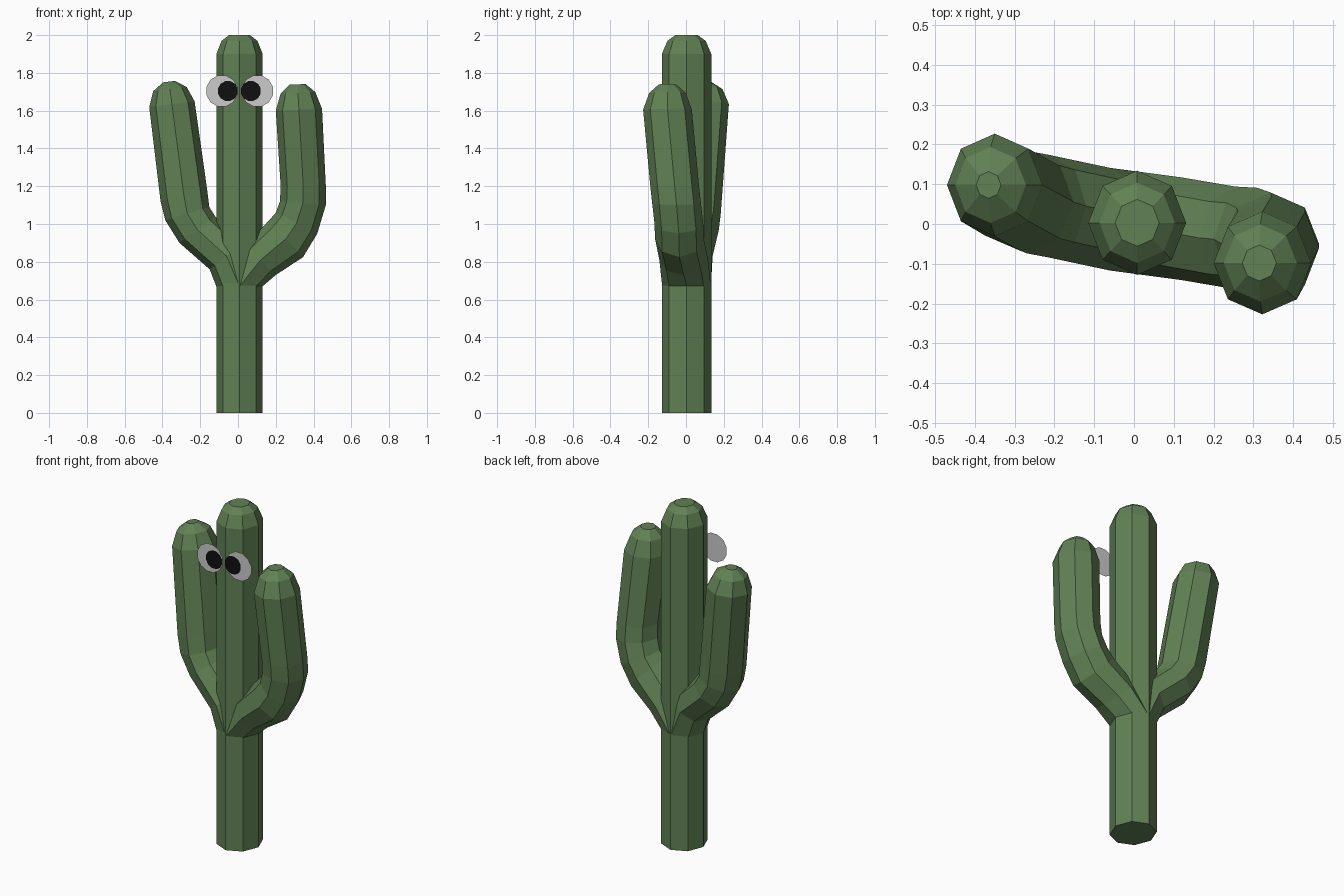
import bpy, bmesh, math
from mathutils import Vector

if "Cube" in bpy.data.objects:
    bpy.data.objects.remove(bpy.data.objects["Cube"])

SIDES = 8


def material(name, rgb):
    m = bpy.data.materials.new(name)
    m.diffuse_color = (*rgb, 1)
    m.use_nodes = True
    m.node_tree.nodes["Principled BSDF"].inputs["Base Color"].default_value = m.diffuse_color
    return m


green = material("green", (0.12, 0.22, 0.09))
black = material("black", (0.005, 0.005, 0.005))


def make_object(name, bm, mat):
    me = bpy.data.meshes.new(name)
    bm.to_mesh(me)
    bm.free()
    ob = bpy.data.objects.new(name, me)
    bpy.context.collection.objects.link(ob)
    if mat:
        me.materials.append(mat)


def tube(name, rings):
    """Loft eight-sided rings, each given as (centre, half width vector, half depth vector)."""
    bm = bmesh.new()
    loops = []
    for c, u, v in rings:
        angles = [2 * math.pi * i / SIDES for i in range(SIDES)]
        loops.append([bm.verts.new(c + u * math.cos(a) + v * math.sin(a)) for a in angles])
    for a, b in zip(loops, loops[1:]):
        for i in range(SIDES):
            j = (i + 1) % SIDES
            bm.faces.new((a[i], a[j], b[j], b[i]))
    bm.faces.new(loops[0])
    bm.faces.new(loops[-1])
    bmesh.ops.recalc_face_normals(bm, faces=bm.faces)
    make_object(name, bm, green)


def arm(name, sections, tip_rings):
    """Sections: outer x, outer z, inner x, inner z, centre y. Tip rings: rise, scale."""
    rings = []
    for ox, oz, ix, iz, y in sections:
        outer, inner = Vector((ox, y, oz)), Vector((ix, y, iz))
        rings.append(((outer + inner) / 2, (outer - inner) / 2, Vector((0, 0.129, 0))))
    c, u, v = rings[-1]
    axis = (c - rings[-2][0]).normalized()
    axis.y = 0
    for rise, k in tip_rings:
        rings.append((c + axis * rise, u * k, v * k))
    tube(name, rings)


# Trunk with rounded top
trunk = [(0, 1), (1.9, 1), (1.97, 0.77), (2.0, 0.45)]
tube("trunk", [(Vector((0.008, 0.003, z)), Vector((0.123 * k, 0, 0)), Vector((0, 0.131 * k, 0)))
               for z, k in trunk])

# Arms, growing out of the trunk and bending upward
arm("left_arm", [
    (-0.115, 0.67, 0.13, 0.67, 0.003),
    (-0.15, 0.76, 0.03, 0.90, 0.012),
    (-0.31, 0.90, -0.12, 1.04, 0.045),
    (-0.385, 1.02, -0.152, 1.09, 0.055),
    (-0.41, 1.12, -0.163, 1.18, 0.062),
    (-0.47, 1.62, -0.23, 1.65, 0.098)],
    [(0.08, 0.74), (0.12, 0.26)])
arm("right_arm", [
    (0.13, 0.67, -0.115, 0.67, 0.003),
    (0.20, 0.73, 0.04, 0.89, -0.012),
    (0.345, 0.825, 0.165, 1.02, -0.035),
    (0.42, 0.95, 0.20, 1.06, -0.038),
    (0.465, 1.10, 0.222, 1.12, -0.05),
    (0.465, 1.20, 0.226, 1.20, -0.06),
    (0.445, 1.61, 0.20, 1.60, -0.098)],
    [(0.09, 0.75), (0.135, 0.35)])


# Flat eyes and pupils on the front
def disc(name, x, y, z, r, mat):
    bm = bmesh.new()
    n = 12
    verts = [bm.verts.new((x + r * math.cos(2 * math.pi * (i + 0.5) / n), y,
                           z + r * math.sin(2 * math.pi * (i + 0.5) / n))) for i in range(n)]
    bm.faces.new(verts)
    make_object(name, bm, mat)


for side, s in (("left", -1), ("right", 1)):
    disc(side + "_eye", 0.009 + s * 0.094, -0.14, 1.704, 0.085, None)
    disc(side + "_pupil", 0.007 + s * 0.061, -0.146, 1.704, 0.054, black)
